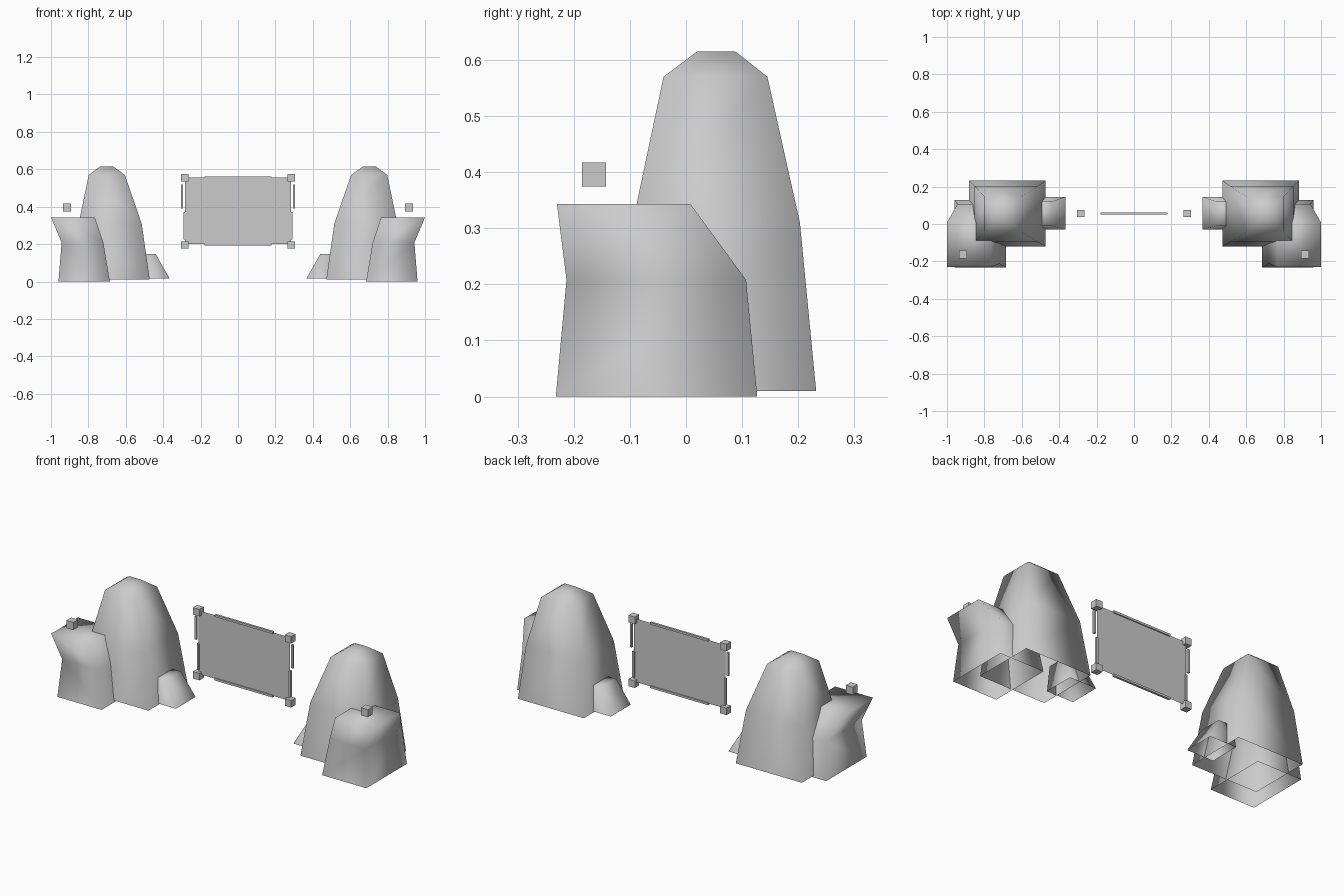
import bpy
import bmesh

if "Cube" in bpy.data.objects:
    bpy.data.objects.remove(bpy.data.objects["Cube"])

grey = bpy.data.materials.new("plain_grey")
grey.use_nodes = True
grey.diffuse_color = (0.6, 0.6, 0.6, 1)
grey.node_tree.nodes["Principled BSDF"].inputs["Base Color"].default_value = (0.6, 0.6, 0.6, 1)


def finish(bm, name, smooth=False):
    bmesh.ops.recalc_face_normals(bm, faces=bm.faces)
    mesh = bpy.data.meshes.new(name)
    bm.to_mesh(mesh)
    bm.free()
    mesh.materials.append(grey)
    for p in mesh.polygons:
        p.use_smooth = smooth
    obj = bpy.data.objects.new(name, mesh)
    bpy.context.collection.objects.link(obj)
    return obj


def box(name, center, size):
    bm = bmesh.new()
    bmesh.ops.create_cube(bm, size=1)
    bmesh.ops.scale(bm, vec=size, verts=bm.verts)
    bmesh.ops.translate(bm, vec=center, verts=bm.verts)
    return finish(bm, name)


def rock(name, levels, side):
    """Stack of rectangles (z, x0, x1, y0, y1), capped on top and open below."""
    bm = bmesh.new()
    rings = []
    for z, x0, x1, y0, y1 in levels:
        corners = ((x0, y0), (x1, y0), (x1, y1), (x0, y1))
        rings.append([bm.verts.new((side * x, y, z)) for x, y in corners])
    for low, high in zip(rings, rings[1:]):
        for i in range(4):
            j = (i + 1) % 4
            bm.faces.new((low[i], low[j], high[j], high[i]))
    bm.faces.new(rings[-1])
    return finish(bm, name, smooth=True)


tall = [(0.01, 0.472, 0.882, -0.12, 0.232), (0.31, 0.515, 0.852, -0.095, 0.203),
        (0.57, 0.605, 0.798, -0.04, 0.145), (0.615, 0.668, 0.738, 0.02, 0.088)]
front = [(0, 0.685, 0.96, -0.232, 0.127), (0.208, 0.72, 0.943, -0.213, 0.107),
         (0.343, 0.765, 1.0, -0.23, 0.008)]
small = [(0.015, 0.365, 0.53, -0.03, 0.145), (0.147, 0.44, 0.53, -0.01, 0.12)]

# Rock groups and the small blocks above them
for word, s in (("left", 1), ("right", -1)):
    rock(word + "_tall_rock", tall, s)
    rock(word + "_front_rock", front, s)
    rock(word + "_small_rock", small, s)
    box(word + "_rock_block", (s * 0.915, -0.164, 0.396), (0.043, 0.043, 0.043))

# Hanging panel: a single thin sheet
y = 0.056
bm = bmesh.new()
bm.faces.new([bm.verts.new(c) for c in ((-0.284, y, 0.2), (0.284, y, 0.2),
                                        (0.284, y, 0.556), (-0.284, y, 0.556))])
finish(bm, "panel")

# Corner blocks and edge bars of the panel
for word, z, bar_z in (("top", 0.554, 0.556), ("bottom", 0.195, 0.199)):
    box(word + "_bar", (0, y, bar_z), (0.36, 0.012, 0.012))
    for side, s in (("left", 1), ("right", -1)):
        box(f"{word}_{side}_corner_block", (s * 0.285, y, z), (0.039, 0.039, 0.039))
for side, s in (("left", 1), ("right", -1)):
    box(f"upper_{side}_bar", (s * 0.3, y, 0.455), (0.012, 0.012, 0.13))
    box(f"lower_{side}_bar", (s * 0.285, y, 0.298), (0.012, 0.012, 0.145))
